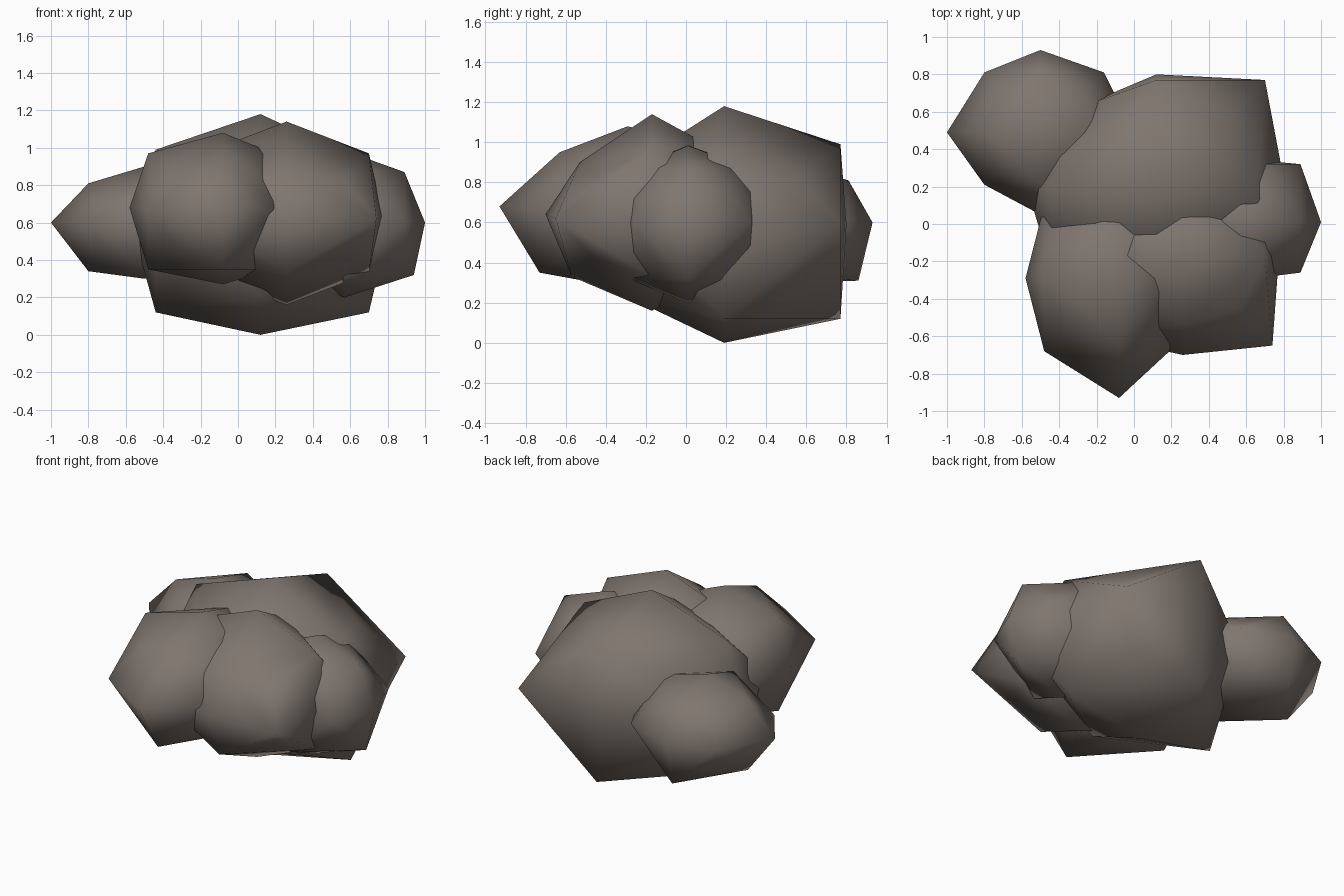
import bpy, bmesh
from mathutils import Vector

if "Cube" in bpy.data.objects:
    bpy.data.objects.remove(bpy.data.objects["Cube"])

# single stone colour
stone = bpy.data.materials.new("warm grey stone")
stone.diffuse_color = (0.213, 0.18, 0.158, 1)
stone.use_nodes = True
stone.node_tree.nodes["Principled BSDF"].inputs["Base Color"].default_value = stone.diffuse_color


def boulder(name, centre, face, edge, moved={}):
    """Rounded lump from a cube divided once.
    face = (x-, x+, y-, y+, z-, z+) of the face centres, edge = same for the edge midpoints,
    moved = individual points shifted for an irregular shape.
    Corners are flat facets between their three edge midpoints."""
    bm = bmesh.new()
    bmesh.ops.create_cube(bm, size=2)
    bmesh.ops.subdivide_edges(bm, edges=bm.edges[:], cuts=1, use_grid_fill=True)

    def place(s):
        if s in moved:
            return Vector(moved[s])
        if 0 not in s:
            x, y, z = s
            return (place((0, y, z)) + place((x, 0, z)) + place((x, y, 0))) / 3
        box = face if sum(map(abs, s)) == 1 else edge
        return Vector([box[2 * i + (k > 0)] if k else centre[i] for i, k in enumerate(s)])

    for v in bm.verts:
        v.co = place(tuple(round(c) for c in v.co))
    # split each facet across its edge midpoints
    for f in bm.faces[:]:
        mids = [v for v in f.verts if len(v.link_edges) == 4]
        corner = next(v for v in f.verts if len(v.link_faces) == 3)
        a, b = [e.other_vert(corner) for e in corner.link_edges if e in f.edges]
        bmesh.utils.face_split(f, a, b)
    bmesh.ops.recalc_face_normals(bm, faces=bm.faces[:])
    for f in bm.faces:
        f.smooth = True
    me = bpy.data.meshes.new(name)
    bm.to_mesh(me)
    bm.free()
    me.materials.append(stone)
    ob = bpy.data.objects.new(name, me)
    bpy.context.collection.objects.link(ob)
    return ob


# large main rock at the back, tucked in towards the front and back left
boulder("main_rock", (0.12, 0.19, 0.59),
        (-0.57, 0.81, -0.32, 0.80, 0.0, 1.18),
        (-0.44, 0.70, -0.25, 0.77, 0.12, 0.99),
        {(-1, 1, 0): (-0.33, 0.61, 0.59), (1, 0, 1): (0.66, 0.13, 0.93),
         (0, -1, 1): (0.12, -0.25, 0.90), (0, -1, -1): (0.12, -0.25, 0.21)})
# front left rock
boulder("front_left_rock", (-0.08, -0.29, 0.68),
        (-0.58, 0.24, -0.93, 0.33, 0.27, 1.08),
        (-0.48, 0.19, -0.68, 0.10, 0.35, 0.97),
        {(0, -1, 1): (-0.08, -0.63, 0.95), (0, -1, -1): (-0.08, -0.73, 0.35)})
# front right rock
boulder("front_right_rock", (0.26, -0.17, 0.64),
        (-0.25, 0.775, -0.70, 0.33, 0.16, 1.14),
        (-0.19, 0.70, -0.60, 0.14, 0.33, 0.97),
        {(0, -1, 1): (0.26, -0.53, 0.90), (0, -1, -1): (0.26, -0.57, 0.33),
         (1, -1, 0): (0.74, -0.65, 0.62)})
# small rock on the right
boulder("right_rock", (0.57, 0.01, 0.60),
        (0.18, 1.0, -0.30, 0.35, 0.20, 0.985),
        (0.30, 0.89, -0.26, 0.32, 0.31, 0.87),
        {(1, 0, -1): (0.94, 0.01, 0.32)})
# rock at the back left
boulder("back_left_rock", (-0.50, 0.49, 0.60),
        (-1.0, 0.0, 0.05, 0.93, 0.30, 0.90),
        (-0.80, -0.16, 0.21, 0.81, 0.34, 0.81),
        {(0, 1, -1): (-0.50, 0.86, 0.31)})
